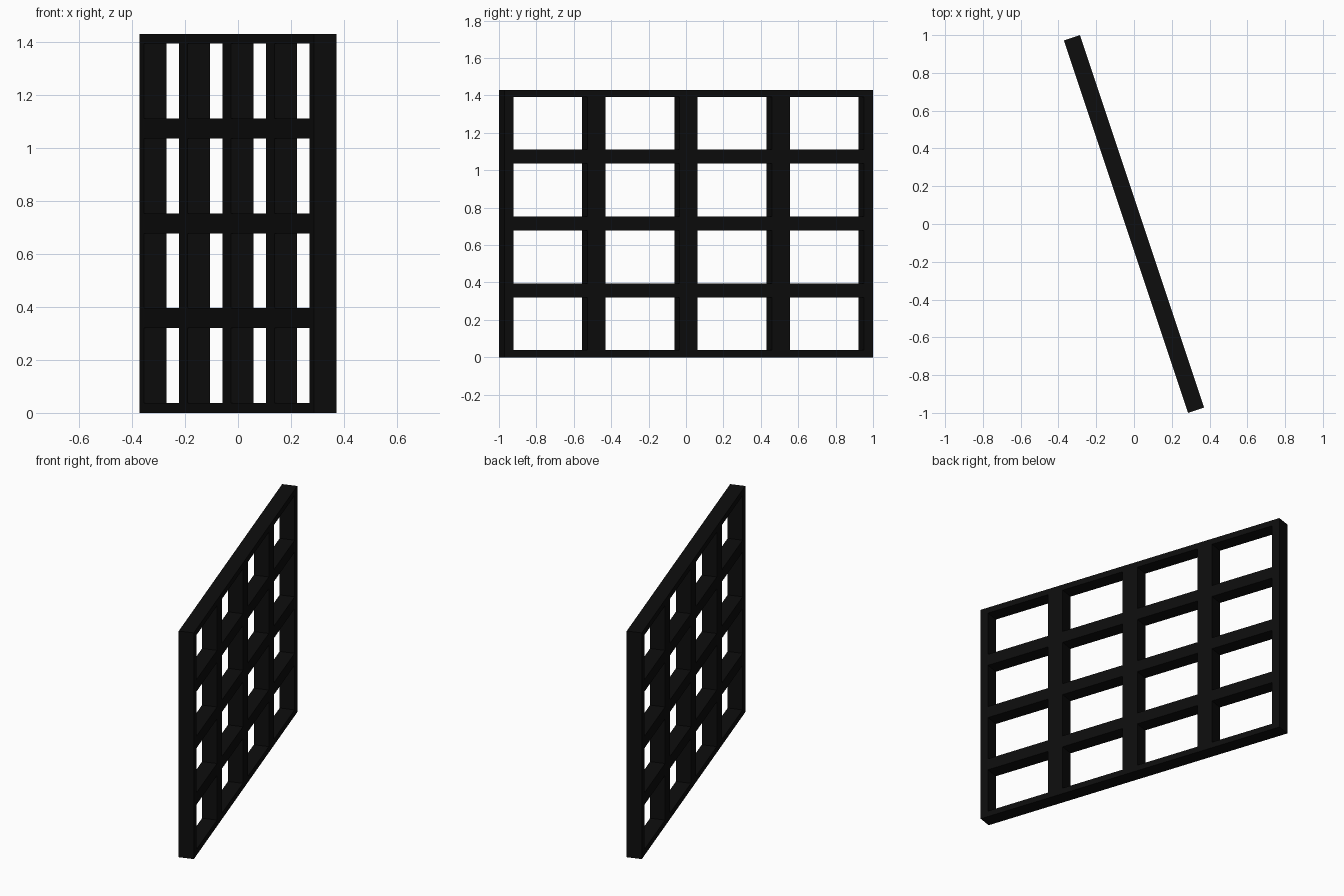
import bpy
import bmesh
import math

cube = bpy.data.objects.get("Cube")
if cube:
    bpy.data.objects.remove(cube, do_unlink=True)

LENGTH, HEIGHT, DEPTH = 2.078, 1.43, 0.09
CELLS = 4
POST, RAIL = 0.102, 0.075      # widths of the inner upright and level bars
TURN = math.radians(18.43)

black = bpy.data.materials.new("black")
black.use_nodes = True
colour = (0.004, 0.004, 0.004, 1)
black.diffuse_color = colour
black.node_tree.nodes["Principled BSDF"].inputs["Base Color"].default_value = colour


def bar_edges(size, width):
    """Edges of alternating bars and openings; the outer bars are half width."""
    pitch = size / CELLS
    edges = [0]
    for i in range(CELLS):
        edges += [i * pitch + width / 2, (i + 1) * pitch - width / 2]
    return edges + [size]


# Flat lattice, leaving out the window openings
ys = [y - LENGTH / 2 for y in bar_edges(LENGTH, POST)]
zs = bar_edges(HEIGHT, RAIL)
bm = bmesh.new()
grid = [[bm.verts.new((-DEPTH / 2, y, z)) for z in zs] for y in ys]
for i in range(len(ys) - 1):
    for j in range(len(zs) - 1):
        if i % 2 and j % 2:
            continue
        bm.faces.new((grid[i][j], grid[i + 1][j], grid[i + 1][j + 1], grid[i][j + 1]))

# Thicken the lattice into a solid frame
front = bm.faces[:]
result = bmesh.ops.extrude_face_region(bm, geom=front, use_keep_orig=True)
moved = [v for v in result["geom"] if isinstance(v, bmesh.types.BMVert)]
bmesh.ops.translate(bm, verts=moved, vec=(DEPTH, 0, 0))
bmesh.ops.recalc_face_normals(bm, faces=bm.faces[:])

mesh = bpy.data.meshes.new("window_lattice")
bm.to_mesh(mesh)
bm.free()
mesh.materials.append(black)
frame = bpy.data.objects.new("window_lattice", mesh)
frame.rotation_euler.z = TURN
bpy.context.collection.objects.link(frame)
